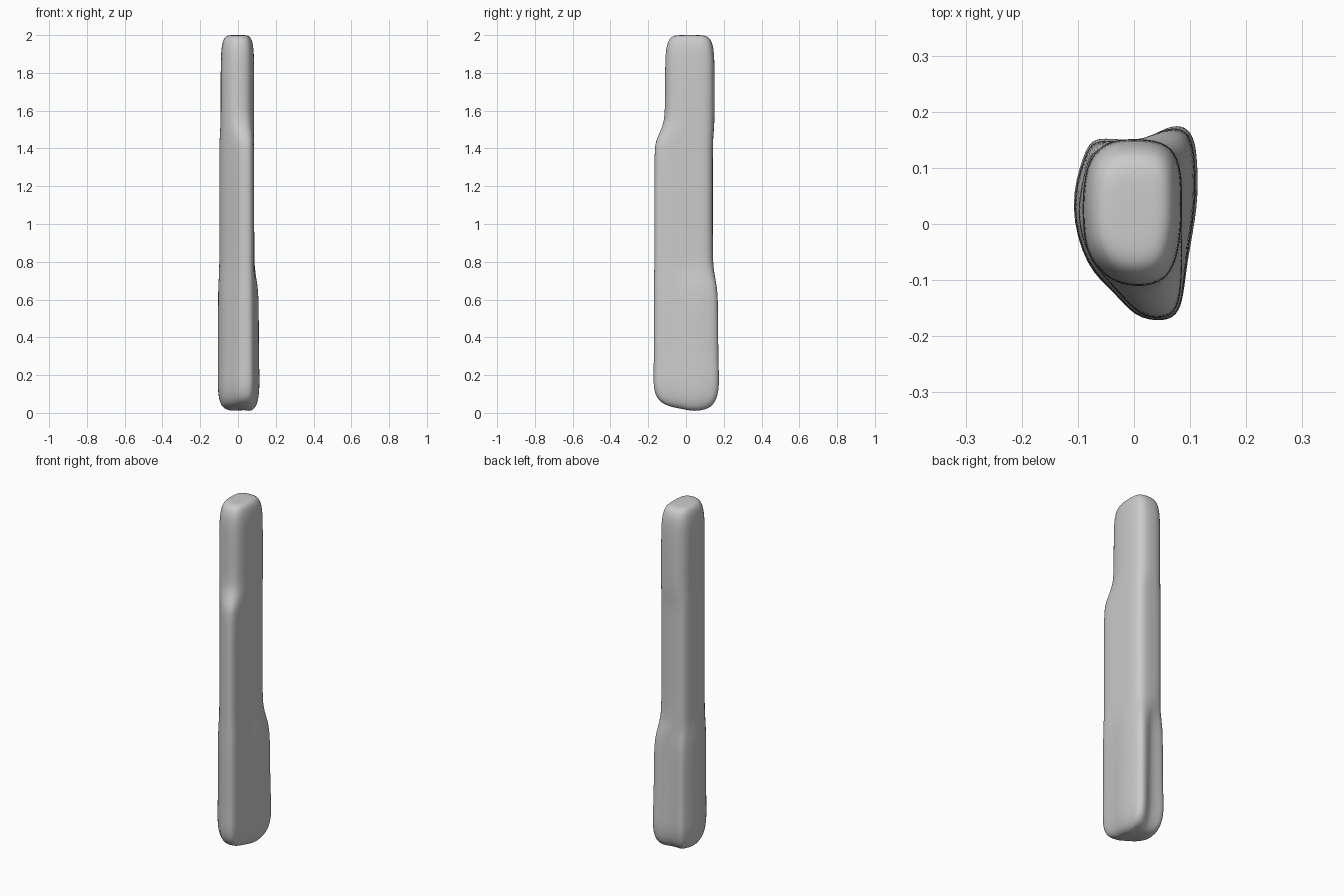
import bpy, bmesh
from mathutils import Vector

if "Cube" in bpy.data.objects:
    bpy.data.objects.remove(bpy.data.objects["Cube"])

# Matching cross-sections, counter-clockwise from the front edge
upper = [(.03, -.110), (.06, -.097), (.078, -.06), (.086, 0), (.086, .05), (.084, .10),
         (.07, .135), (.04, .150), (0, .152), (-.04, .150), (-.07, .13), (-.086, .10),
         (-.092, .05), (-.092, 0), (-.085, -.06), (-.042, -.103), (0, -.112)]
middle = [(.05, -.170), (.075, -.158), (.085, -.12), (.086, -.05), (.086, .04), (.085, .10),
          (.07, .130), (.045, .142), (0, .142), (-.04, .141), (-.068, .133), (-.085, .11),
          (-.095, .06), (-.102, .015), (-.085, -.06), (-.025, -.125), (.01, -.165)]
lower = [(.05, -.174), (.077, -.163), (.088, -.13), (.095, -.06), (.114, .03), (.113, .11),
         (.107, .158), (.085, .177), (.055, .171), (.02, .149), (-.03, .150), (-.072, .154),
         (-.088, .13), (-.117, .033), (-.085, -.08), (-.035, -.12), (0, -.166)]


def mix(a, b, t):
    return [Vector(p).lerp(Vector(q), t) for p, q in zip(a, b)]


waist = mix(middle, lower, .15)
base = mix(middle, lower, .90)
# (height, section, scale, pivot)
rings = [
    (0.02, lower, .50, (.02, .02)), (0.035, lower, .80, (.01, .01)),
    (0.075, lower, .95, (.01, 0)), (0.14, lower, 1.01, (0, 0)),
    (0.22, lower, 1.0, (0, 0)), (0.32, base, 1, (0, 0)),
    (0.50, base, 1, (0, 0)), (0.64, mix(middle, lower, .82), 1, (0, 0)),
    (0.70, mix(middle, lower, .5), 1, (0, 0)), (0.76, waist, 1, (0, 0)),
    (0.82, middle, 1, (0, 0)), (1.10, middle, 1, (0, 0)),
    (1.38, middle, 1, (0, 0)), (1.44, mix(middle, upper, .12), 1, (0, 0)),
    (1.49, mix(middle, upper, .55), 1, (0, 0)), (1.54, mix(middle, upper, .9), 1, (0, 0)),
    (1.62, upper, 1, (0, 0)), (1.86, upper, 1, (0, 0)),
    (1.93, upper, .96, (0, .02)), (1.975, upper, .86, (0, .02)),
    (1.998, upper, .68, (0, .02)), (2.0, upper, .35, (0, .02)),
]

# Weathered column, lofted through the rings
bm = bmesh.new()
loops = []
for z, section, scale, pivot in rings:
    c = Vector(pivot)
    loop = []
    for p in section:
        q = c + (Vector(p) - c) * scale
        # slanted underside: lowest towards the back
        dip = max(0, 1 - z / .2)
        lift = dip * (.30 * abs(q.y - .05) * .75 - .018)
        loop.append(bm.verts.new((q.x, q.y, z + lift)))
    loops.append(loop)
n = len(upper)
for a, b in zip(loops, loops[1:]):
    for i in range(n):
        j = (i + 1) % n
        bm.faces.new((a[i], a[j], b[j], b[i]))

# Rounded end caps
for loop, flip in ((loops[0], True), (loops[-1], False)):
    mid = bm.verts.new(sum((v.co for v in loop), Vector()) / n)
    for i in range(n):
        tri = (loop[i], loop[(i + 1) % n], mid)
        bm.faces.new(tri[::-1] if flip else tri)
for f in bm.faces:
    f.smooth = True
low = min(v.co.z for v in bm.verts)
bmesh.ops.translate(bm, verts=bm.verts, vec=(0, 0, -low if low < 0 else 0))

mesh = bpy.data.meshes.new("stone_column")
bm.to_mesh(mesh)
bm.free()
column = bpy.data.objects.new("stone_column", mesh)
bpy.context.collection.objects.link(column)
sub = column.modifiers.new("smoothing", 'SUBSURF')
sub.levels = sub.render_levels = 2
